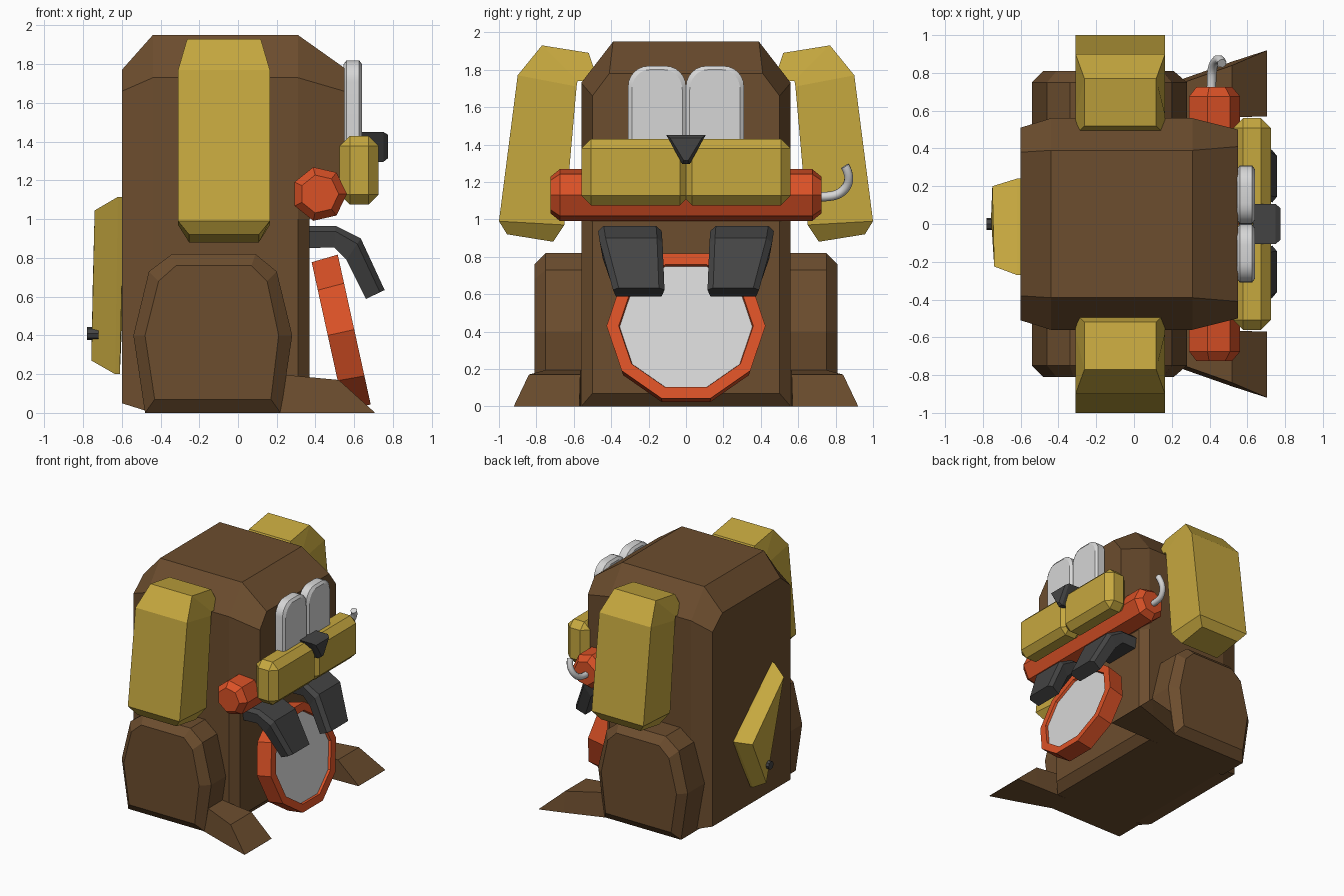
import bpy, bmesh, math
from mathutils import Vector

if "Cube" in bpy.data.objects:
    bpy.data.objects.remove(bpy.data.objects["Cube"])


def srgb(r, g, b):
    return tuple((c / 255 / 12.92) if c < 10 else ((c / 255 + 0.055) / 1.055) ** 2.4 for c in (r, g, b)) + (1,)


def material(name, *rgb):
    m = bpy.data.materials.new(name)
    m.diffuse_color = srgb(*rgb)
    m.use_nodes = True
    m.node_tree.nodes["Principled BSDF"].inputs["Base Color"].default_value = m.diffuse_color
    return m


BROWN = material("brown fur", 108, 77, 46)
YELLOW = material("mustard", 198, 168, 63)
RED = material("orange red", 218, 81, 38)
WHITE = material("light grey", 214, 214, 214)
DARK = material("charcoal", 68, 68, 68)


def finish(name, bm, *mats):
    bmesh.ops.recalc_face_normals(bm, faces=bm.faces)
    me = bpy.data.meshes.new(name)
    bm.to_mesh(me)
    bm.free()
    for m in mats:
        me.materials.append(m)
    ob = bpy.data.objects.new(name, me)
    bpy.context.collection.objects.link(ob)
    return ob


def loft(name, sections, mat):
    """Skin a list of equal-length closed rings and cap both ends."""
    bm = bmesh.new()
    rings = [[bm.verts.new(p) for p in s] for s in sections]
    n = len(rings[0])
    for a, b in zip(rings, rings[1:]):
        for i in range(n):
            j = (i + 1) % n
            bm.faces.new((a[i], a[j], b[j], b[i]))
    bm.faces.new(rings[0])
    bm.faces.new(rings[-1])
    return finish(name, bm, mat)


def box(name, lo, hi, mat, bevel):
    bm = bmesh.new()
    bmesh.ops.create_cube(bm, size=1)
    for v in bm.verts:
        v.co = [a + (c + 0.5) * (b - a) for a, b, c in zip(lo, hi, v.co)]
    bmesh.ops.bevel(bm, geom=bm.edges[:], offset=bevel, segments=1, affect='EDGES')
    return finish(name, bm, mat)


# Body and head: half outlines (x, y, z) at four stations, closed across the middle
mid = [(.56, 0), (.56, 1.0), (.56, 1.2), (.56, 1.73), (.39, 1.95)]
halves = [
    [(-.6, y, z) for y, z in ((.51, .05), (.51, 1.0), (.51, 1.2), (.51, 1.66), (.38, 1.77))],
    [(-.44, y, z) for y, z in mid],
    [(.31, y, z) for y, z in mid],
    [(.37, .5, .07), (.37, .5, 1.0), (.55, .5, 1.2), (.55, .5, 1.66), (.55, .41, 1.78)],
]
bm = bmesh.new()
rings = [[bm.verts.new(p) for p in h] + [bm.verts.new((x, -y, z)) for x, y, z in reversed(h)] for h in halves]
for a, b in zip(rings, rings[1:]):
    for i in range(10):
        j = (i + 1) % 10
        bm.faces.new((a[i], a[j], b[j], b[i]))
for r in (rings[0], rings[-1]):
    for i in range(4):
        bm.faces.new((r[i], r[i + 1], r[8 - i], r[9 - i]))
finish("body", bm, BROWN)

HAUNCH = [(-.48, 0), (-.54, .4), (-.46, .73), (-.34, .82), (.09, .82), (.2, .73), (.28, .4), (.22, 0)]
HAUNCH_IN = [(-.43, .07), (-.48, .4), (-.41, .68), (-.32, .76), (.07, .76), (.15, .68), (.21, .4), (.17, .07)]
# Ear: outer y, z, half width, then inner y, z, half width
EAR = [(.52, 1.89, .19, .47, 1.74, .237), (.77, 1.93, .19, .58, 1.74, .237), (.9, 1.77, .237, .585, 1.71, .237),
       (1.0, .99, .237, .65, .97, .237), (.957, .92, .18, .71, .88, .18)]
# Paw: top x, z, bottom x, z, inner y, outer y
PAW = [(.36, .965, .36, .85, .13, .47), (.505, .965, .495, .855, .13, .47),
       (.634, .9, .56, .79, .125, .46), (.757, .634, .66, .588, .115, .39)]

for side, s in (("left", 1), ("right", -1)):
    # Hind leg
    loft(side + "_haunch", [[(x, s * .5, z) for x, z in HAUNCH], [(x, s * .75, z) for x, z in HAUNCH],
                            [(x, s * .81, z) for x, z in HAUNCH_IN]], BROWN)
    # Foot wedge
    loft(side + "_foot", [
        [(.15, s * .56, 0), (.15, s * .73, 0), (.15, s * .71, .205), (.15, s * .56, .205)],
        [(.52, s * .565, 0), (.52, s * .86, 0), (.52, s * .84, .17), (.52, s * .565, .17)],
        [(.705, s * .57, 0), (.705, s * .92, 0), (.704, s * .919, .004), (.704, s * .57, .004)]], BROWN)
    # Drooping ear
    c = -.0725
    loft(side + "_ear", [[(c - a, s * yo, zo), (c + a, s * yo, zo), (c + b, s * yi, zi), (c - b, s * yi, zi)]
                         for yo, zo, a, yi, zi, b in EAR], YELLOW)
    # Bent paw with chamfered top and bottom edges
    k = .03
    loft(side + "_paw", [[(xt, s * (a + k), zt), (xt, s * (b - k), zt),
                          (xt * .75 + xb * .25, s * b, zt * .75 + zb * .25), (xb, s * (b - k / 2), zb),
                          (xb, s * (a + k / 2), zb), (xt * .75 + xb * .25, s * a, zt * .75 + zb * .25)]
                         for xt, zt, xb, zb, a, b in PAW], DARK)
    # Cheek
    y0, y1 = sorted((-s * .02, s * .56))
    box(side + "_cheek", (.525, y0, 1.075), (.725, y1, 1.43), YELLOW, .052)
    # Eye: tall plate with a rounded top
    yc, w, r, top = .155, .155, .11, 1.82
    prof = [(-w, 1.3), (w, 1.3)]
    for sx, a0 in ((1, 0), (-1, 90)):
        for i in range(7):
            t = math.radians(a0 + i * 15)
            prof.append((sx * (w - r) + r * math.cos(t), top - r + r * math.sin(t)))

    def ring(x, inset):
        return [(x, s * (yc + y * (1 - inset / w)), z - inset * (z - 1.3) / .52) for y, z in prof]
    eye = loft(side + "_eye", [ring(.545, .02), ring(.56, 0), ring(.625, 0), ring(.64, .02)], WHITE)

# Nose
tri = [(-.105, 1.45), (.105, 1.45), (.02, 1.295), (-.02, 1.295)]
small = [(-.085, 1.435), (.085, 1.435), (.012, 1.315), (-.012, 1.315)]
loft("nose", [[(x, y, z) for y, z in p] for x, p in ((.63, tri), (.75, tri), (.775, small))], DARK)


# Red stick held in the mouth, seven sided with chamfered ends
def stick_ring(y, r):
    return [(.42 + r * math.cos(i * math.tau / 7), y, 1.13 + r * math.sin(i * math.tau / 7)) for i in range(7)]


loft("mouth_stick", [stick_ring(y, r) for y, r in ((-.725, .1), (-.675, .142), (.675, .142), (.725, .1))], RED)

# Curled wick
cu = bpy.data.curves.new("wick", 'CURVE')
cu.dimensions = '3D'
cu.bevel_depth = .025
cu.bevel_resolution = 2
cu.use_fill_caps = True
sp = cu.splines.new('NURBS')
path = [(.41, .7, 1.12), (.41, .77, 1.12), (.415, .83, 1.14), (.435, .87, 1.19), (.46, .87, 1.25), (.465, .85, 1.285)]
sp.points.add(len(path) - 1)
for p, co in zip(sp.points, path):
    p.co = (*co, 1)
sp.use_endpoint_u = True
sp.order_u = 3
wick = bpy.data.objects.new("wick", cu)
bpy.context.collection.objects.link(wick)
cu.materials.append(WHITE)

# Tilted ten sided bowl: back, rim, inner lip, recessed pale centre
tilt = math.radians(12.4)
up = Vector((-math.sin(tilt), 0, math.cos(tilt)))
out = Vector((math.cos(tilt), 0, math.sin(tilt)))
centre = Vector((.6, 0, .43))
bm = bmesh.new()
rings = []
for d, r in ((-.14, .415), (0, .425), (0, .36), (-.02, .355)):
    rings.append([bm.verts.new(centre + out * d + up * (r * .98 * math.sin(i * math.tau / 10))
                               + Vector((0, r * math.cos(i * math.tau / 10), 0))) for i in range(10)])
for a, b in zip(rings, rings[1:]):
    for i in range(10):
        j = (i + 1) % 10
        bm.faces.new((a[i], a[j], b[j], b[i]))
bm.faces.new(rings[0])
bm.faces.new(rings[-1]).material_index = 1
finish("bowl", bm, RED, WHITE)

# Tail plate and its stud
loft("tail", [[(-.59, .24, .65), (-.59, -.27, 1.115), (-.61, .03, .2)],
              [(-.62, .24, .65), (-.62, -.27, 1.115), (-.634, .03, .2)],
              [(-.75, .2, .65), (-.74, -.225, 1.045), (-.757, .03, .27)]], YELLOW)
loft("tail_stud", [[(x, .0 + .033 * math.cos(i * math.tau / 8), .41 + .033 * math.sin(i * math.tau / 8))
                    for i in range(8)] for x in (-.72, -.78)], DARK)

# Soft shading on the rounded parts only
for name in ("left_eye", "right_eye", "wick"):
    ob = bpy.data.objects[name]
    bpy.ops.object.select_all(action='DESELECT')
    ob.select_set(True)
    bpy.context.view_layer.objects.active = ob
    if ob.type == 'CURVE':
        bpy.ops.object.convert(target='MESH')
        bpy.ops.object.shade_smooth()
    else:
        bpy.ops.object.shade_smooth_by_angle(angle=math.radians(30))
